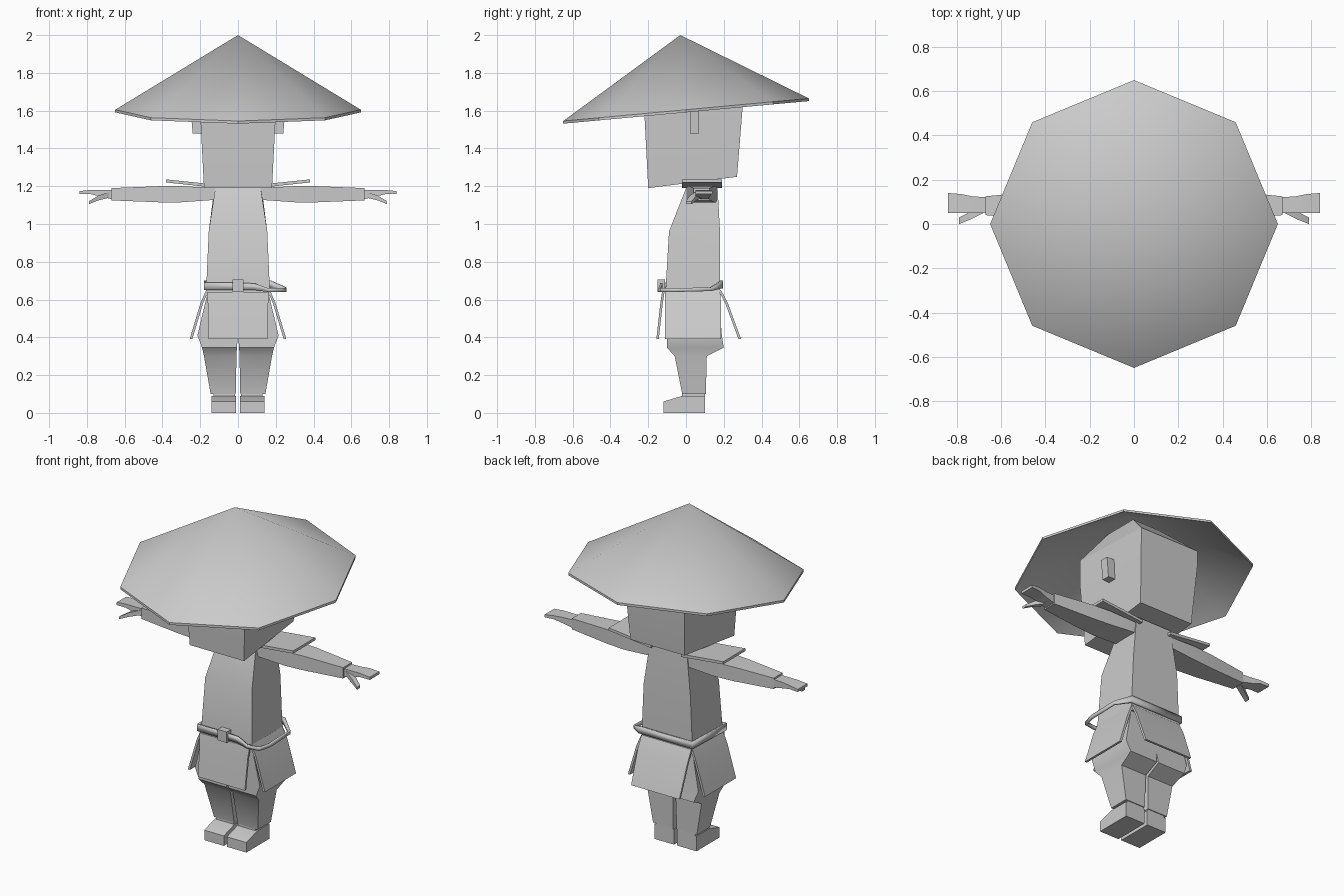
import bpy, bmesh, math
from mathutils import Vector

cube = bpy.data.objects.get("Cube")
if cube:
    bpy.data.objects.remove(cube, do_unlink=True)

grey = bpy.data.materials.new("plain grey")
grey.use_nodes = True
grey.diffuse_color = (0.6, 0.6, 0.6, 1)
grey.node_tree.nodes["Principled BSDF"].inputs["Base Color"].default_value = (0.6, 0.6, 0.6, 1)


def finish(name, bm, mirror=False, angle=30):
    bmesh.ops.recalc_face_normals(bm, faces=bm.faces)
    me = bpy.data.meshes.new(name)
    bm.to_mesh(me)
    bm.free()
    for p in me.polygons:
        p.use_smooth = True
    me.set_sharp_from_angle(angle=math.radians(angle))
    me.materials.append(grey)
    ob = bpy.data.objects.new(name, me)
    bpy.context.scene.collection.objects.link(ob)
    if mirror:
        mod = ob.modifiers.new("mirror", 'MIRROR')
        mod.use_mirror_merge = False
    return ob


def loft(name, rings, mirror=False, angle=30):
    """Skin a capped solid through a list of rings of points."""
    bm = bmesh.new()
    loops = [[bm.verts.new(p) for p in r] for r in rings]
    n = len(loops[0])
    for a, b in zip(loops, loops[1:]):
        for i in range(n):
            j = (i + 1) % n
            bm.faces.new((a[i], a[j], b[j], b[i]))
    bm.faces.new(loops[0])
    bm.faces.new(loops[-1])
    return finish(name, bm, mirror, angle)


def zr(x0, x1, y0, y1, zf, zb=None):
    """Level rectangle; zf and zb are its heights at the front and back."""
    zb = zf if zb is None else zb
    return [(x0, y0, zf), (x1, y0, zf), (x1, y1, zb), (x0, y1, zb)]


def xr(x, y0, y1, z0, z1):
    """Upright rectangle across the x axis."""
    return [(x, y0, z0), (x, y1, z0), (x, y1, z1), (x, y0, z1)]


# Wide hollow eight-sided hat, tipped back
bm = bmesh.new()
rim = []
for i in range(8):
    a = i * math.pi / 4
    x, y = 0.65 * math.cos(a), 0.65 * math.sin(a)
    rim.append(Vector((x, y, 1.605 + 0.092 * y)))
top = [bm.verts.new(p) for p in rim]
low = [bm.verts.new(p - Vector((0, 0, 0.014))) for p in rim]
peak, inner_peak = bm.verts.new((0, -0.03, 2)), bm.verts.new((0, -0.03, 1.98))
for i in range(8):
    j = (i + 1) % 8
    bm.faces.new((top[i], top[j], peak))
    bm.faces.new((low[j], low[i], inner_peak))
    bm.faces.new((top[j], top[i], low[i], low[j]))
finish("hat", bm)

# Head, widening upward with a bevelled crown inside the hat
loft("head", [
    zr(-0.18, 0.18, -0.2, 0.27, 1.19, 1.25),
    zr(-0.2, 0.2, -0.22, 0.3, 1.58, 1.62),
    zr(-0.2, 0.2, -0.22, 0.3, 1.72, 1.7),
    zr(-0.09, 0.09, -0.11, 0.1, 1.88)])
loft("ear", [
    zr(0.17, 0.24, 0.02, 0.07, 1.48),
    zr(0.17, 0.25, 0.02, 0.07, 1.6)], mirror=True)

# Torso
loft("torso", [
    zr(-0.17, 0.17, -0.11, 0.18, 0.62),
    zr(-0.155, 0.155, -0.09, 0.18, 0.96),
    zr(-0.12, 0.12, 0.0, 0.165, 1.19, 1.23)])

# Shoulder plates
loft("shoulder_plate", [
    xr(0.1, -0.02, 0.19, 1.19, 1.207),
    xr(0.38, -0.02, 0.19, 1.22, 1.236)], mirror=True)

# Arms, hands and thumbs
loft("arm", [
    xr(0.09, 0.0, 0.165, 1.13, 1.19),
    xr(0.3, 0.01, 0.16, 1.115, 1.2),
    xr(0.42, 0.02, 0.15, 1.115, 1.2),
    xr(0.67, 0.04, 0.125, 1.125, 1.19)], mirror=True)
loft("hand", [
    xr(0.66, 0.05, 0.12, 1.13, 1.18),
    xr(0.73, 0.05, 0.125, 1.145, 1.18),
    xr(0.78, 0.05, 0.135, 1.158, 1.18),
    xr(0.84, 0.05, 0.14, 1.158, 1.174)], mirror=True)
loft("thumb", [
    xr(0.68, 0.05, 0.09, 1.14, 1.17),
    xr(0.74, 0.02, 0.055, 1.125, 1.15),
    xr(0.79, 0.0, 0.03, 1.105, 1.12)], mirror=True)

# Baggy trousers, one leg mirrored
loft("trouser_leg", [
    zr(0.0, 0.16, -0.1, 0.17, 0.64),
    zr(0.0, 0.215, -0.1, 0.19, 0.41),
    zr(0.006, 0.19, -0.1, 0.2, 0.345),
    zr(0.008, 0.18, -0.06, 0.11, 0.3),
    zr(0.012, 0.145, -0.02, 0.105, 0.1)], mirror=True, angle=40)

# Shoes with a cuff
shoe = [(-0.12, 0), (-0.12, 0.06), (-0.02, 0.09), (0.1, 0.09), (0.1, 0)]
loft("shoe", [[(x, y, z) for y, z in shoe] for x in (0.01, 0.14)], mirror=True)
loft("ankle_cuff", [
    zr(0.015, 0.13, -0.02, 0.1, 0.06),
    zr(0.015, 0.13, -0.02, 0.1, 0.11)], mirror=True)

# Four skirt flaps
loft("front_flap", [
    zr(-0.165, 0.165, -0.127, -0.114, 0.64),
    zr(-0.16, 0.16, -0.136, -0.123, 0.58),
    zr(-0.155, 0.155, -0.157, -0.144, 0.39)])
loft("back_flap", [
    zr(-0.165, 0.165, 0.173, 0.186, 0.65),
    zr(-0.165, 0.165, 0.208, 0.222, 0.58),
    zr(-0.16, 0.16, 0.278, 0.292, 0.39)])
loft("side_flap", [
    zr(0.155, 0.169, -0.11, 0.18, 0.65),
    zr(0.185, 0.199, -0.11, 0.185, 0.58),
    zr(0.242, 0.256, -0.11, 0.185, 0.39)], mirror=True)

# Belt band, sagging in a loose loop on the left side: x, y, low z, high z
path = [
    (0.0, -0.13, 0.65, 0.69), (-0.175, -0.13, 0.65, 0.69),
    (-0.175, 0.19, 0.66, 0.7), (0.175, 0.19, 0.66, 0.7),
    (0.25, 0.13, 0.645, 0.665), (0.25, -0.06, 0.64, 0.66),
    (0.23, -0.13, 0.64, 0.66), (0.16, -0.14, 0.64, 0.66),
    (0.09, -0.13, 0.65, 0.685)]
bm = bmesh.new()
pairs = [(bm.verts.new((x, y, a)), bm.verts.new((x, y, b))) for x, y, a, b in path]
for i in range(len(pairs)):
    (a, b), (c, d) = pairs[i], pairs[(i + 1) % len(pairs)]
    bm.faces.new((a, c, d, b))
belt = finish("belt", bm)
solid = belt.modifiers.new("thickness", 'SOLIDIFY')
solid.thickness = 0.012
solid.offset = 0

# Buckle
loft("buckle", [
    zr(-0.03, 0.03, -0.15, -0.11, 0.64),
    zr(-0.03, 0.03, -0.15, -0.11, 0.705)])
